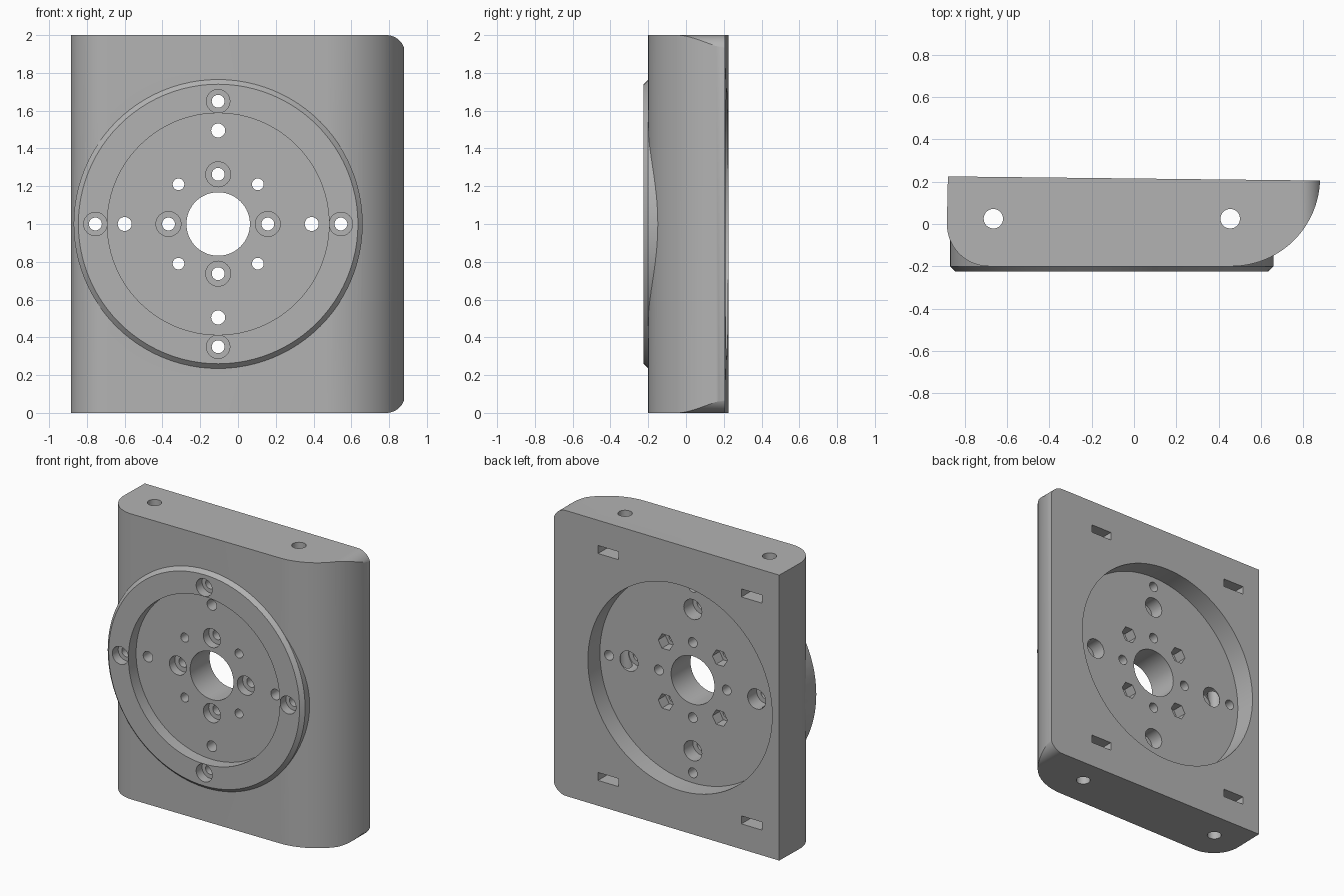
import bpy, bmesh
from math import sin, cos, pi, radians

cube = bpy.data.objects.get("Cube")
if cube:
    bpy.data.objects.remove(cube, do_unlink=True)

grey = bpy.data.materials.new("plain grey")
grey.use_nodes = True
GREY = (0.45, 0.45, 0.45, 1)
grey.diffuse_color = GREY
grey.node_tree.nodes["Principled BSDF"].inputs["Base Color"].default_value = GREY

CX, CZ = -0.105, 1.0   # hub centre


def arc(cx, cy, r, a0, a1, n):
    """Points along an arc, angles in degrees."""
    steps = [radians(a0 + (a1 - a0) * i / n) for i in range(n + 1)]
    return [(cx + r * cos(a), cy + r * sin(a)) for a in steps]


def circle(cx, cy, r, n=32):
    return arc(cx, cy, r, 0, 360, n)[:-1]


def loft(name, sections, axis):
    """Solid through (outline, position) sections along the y or z axis."""
    bm = bmesh.new()
    rings = []
    for outline, t in sections:
        rings.append([bm.verts.new((u, t, v) if axis == "y" else (u, v, t))
                      for u, v in outline])
    bm.faces.new(rings[0])
    bm.faces.new(rings[-1])
    for a, b in zip(rings, rings[1:]):
        for i in range(len(a)):
            j = (i + 1) % len(a)
            bm.faces.new((a[i], a[j], b[j], b[i]))
    bmesh.ops.recalc_face_normals(bm, faces=bm.faces)
    mesh = bpy.data.meshes.new(name)
    bm.to_mesh(mesh)
    bm.free()
    mesh.materials.append(grey)
    obj = bpy.data.objects.new(name, mesh)
    bpy.context.collection.objects.link(obj)
    return obj


def prism(name, outline, axis, lo, hi):
    return loft(name, [(outline, lo), (outline, hi)], axis)


def combine(target, tool, operation):
    """Apply a boolean and discard the tool."""
    tool.hide_render = True
    mod = target.modifiers.new(operation.lower(), "BOOLEAN")
    mod.operation, mod.solver, mod.object = operation, "EXACT", tool
    bpy.context.view_layer.objects.active = target
    bpy.ops.object.modifier_apply(modifier=mod.name)
    bpy.data.objects.remove(tool, do_unlink=True)


def bore(x, z, r, lo, hi, n=32):
    combine(plate, prism("bore_cutter", circle(x, z, r, n), "y", lo, hi), "DIFFERENCE")


# Plate: rounded front edges, slightly slanted back
section = ([(-0.88, 0.225)] + arc(-0.685, 0.0, 0.2, 180, 270, 16)
           + arc(0.46, 0.22, 0.42, 270, 358, 28))
plate = prism("mounting_plate", section, "z", -0.1, 2.1)

# Rounded top and bottom corners on one side
outline = ([(-1, 2), (-1, 0)] + arc(0.785, 0.1, 0.1, -90, 0, 12)
           + arc(0.785, 1.9, 0.1, 0, 90, 12))
combine(plate, prism("corner_trim", outline, "y", -0.5, 0.5), "INTERSECT")

# Raised, chamfered front ring
rim, face = circle(CX, CZ, 0.765, 96), circle(CX, CZ, 0.74, 96)
combine(plate, loft("front_ring", [(rim, 0), (rim, -0.2), (face, -0.225)], "y"), "UNION")

# Front recess, back recess, centre hole
FRONT, BACK = -0.14, 0.075
bore(CX, CZ, 0.587, -0.5, FRONT, 96)
bore(CX, CZ, 0.72, BACK, 0.5, 96)
bore(CX, CZ, 0.168, -0.5, 0.5, 64)

# Bolt holes on the four axes, counterbored from front or back
for k in range(4):
    dx, dz = round(cos(k * pi / 2)), round(sin(k * pi / 2))
    for dist, r in ((0.263, 0.034), (0.495, 0.037), (0.65, 0.034)):
        bore(CX + dx * dist, CZ + dz * dist, r, -0.5, 0.5)
    bore(CX + dx * 0.263, CZ + dz * 0.263, 0.066, -0.5, FRONT + 0.06)
    bore(CX + dx * 0.65, CZ + dz * 0.65, 0.062, -0.5, -0.16)
    bore(CX + dx * 0.495, CZ + dz * 0.495, 0.07, BACK - 0.1, 0.5)

# Diagonal holes with hexagonal nut pockets at the back
for sx in (-1, 1):
    for sz in (-1, 1):
        x, z = CX + sx * 0.21, CZ + sz * 0.21
        bore(x, z, 0.031, -0.5, 0.5, 24)
        bore(x, z, 0.058, BACK - 0.08, 0.5, 6)

# Long vertical holes with nut slots from the back
for x in (-0.665, 0.455):
    combine(plate, prism("long_hole_cutter", circle(x, 0.025, 0.046), "z", -0.5, 2.5),
            "DIFFERENCE")
    for z in (0.205, 1.795):
        w, h = 0.08, 0.028
        slot = [(x - w, z - h), (x + w, z - h), (x + w, z + h), (x - w, z + h)]
        combine(plate, prism("slot_cutter", slot, "y", -0.055, 0.5), "DIFFERENCE")

# Smooth the curved walls, keep edges crisp
for o in bpy.context.selected_objects:
    o.select_set(False)
plate.select_set(True)
bpy.context.view_layer.objects.active = plate
bpy.ops.object.shade_smooth_by_angle(angle=radians(25))
